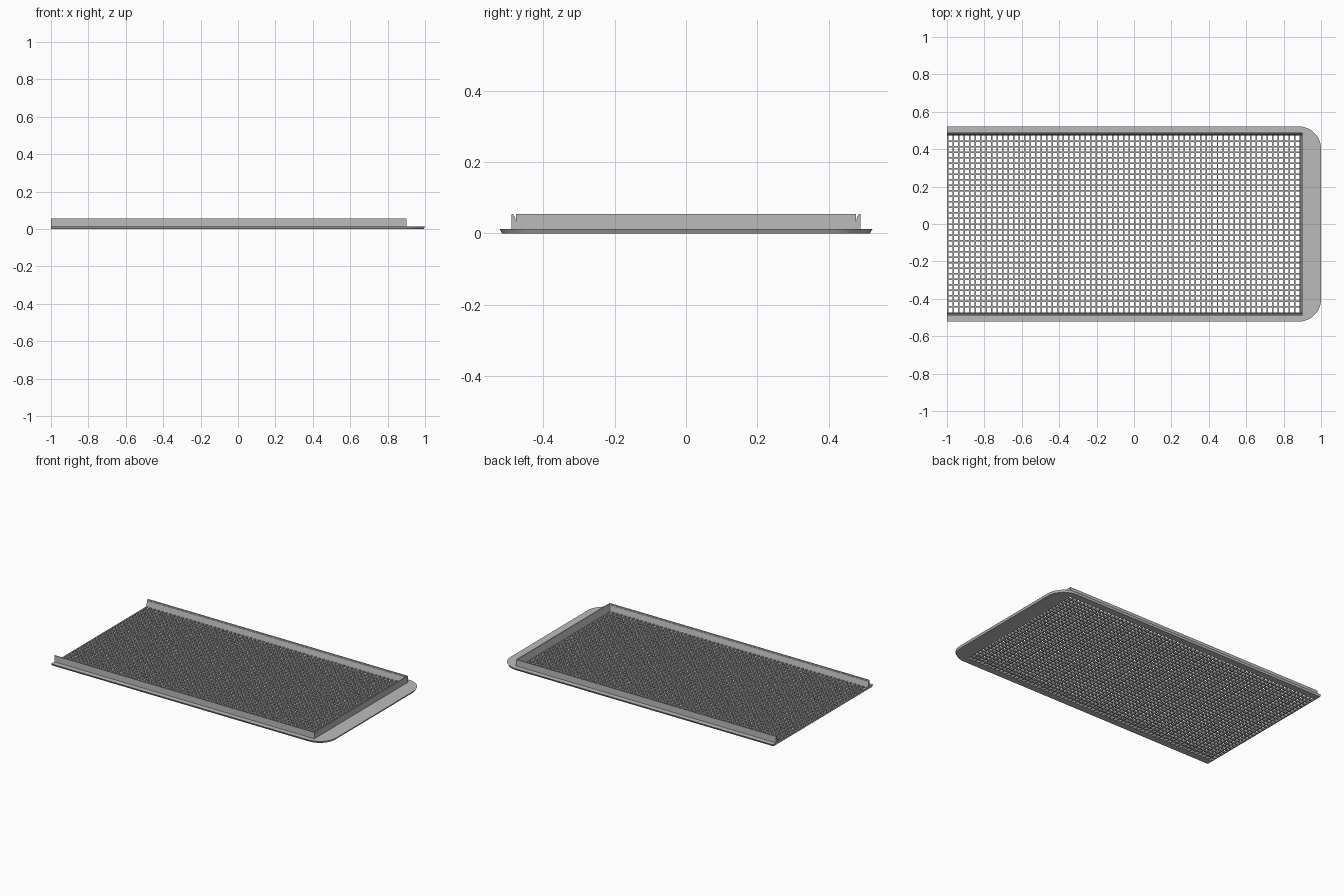
import bpy
import bmesh
import math

cube = bpy.data.objects.get("Cube")
if cube:
    bpy.data.objects.remove(cube, do_unlink=True)

# Single grey finish
grey = bpy.data.materials.new("plain_grey")
grey.use_nodes = True
colour = (0.5, 0.5, 0.5, 1)
grey.diffuse_color = colour
grey.node_tree.nodes["Principled BSDF"].inputs["Base Color"].default_value = colour

BASE = 0.013          # thickness of flange and mesh
TOP = 0.055           # height of the walls
IN_X, IN_Y = 0.884, 0.472   # inner edge of the opening


def finish(name, bm):
    bmesh.ops.recalc_face_normals(bm, faces=bm.faces)
    mesh = bpy.data.meshes.new(name)
    bm.to_mesh(mesh)
    bm.free()
    mesh.materials.append(grey)
    obj = bpy.data.objects.new(name, mesh)
    bpy.context.collection.objects.link(obj)
    return obj


def loft(name, sections):
    """Closed skin through equal-length point loops, capped at both ends."""
    bm = bmesh.new()
    rings = [[bm.verts.new(p) for p in s] for s in sections]
    n = len(rings[0])
    for a, b in zip(rings, rings[1:]):
        for i in range(n):
            j = (i + 1) % n
            bm.faces.new((a[i], a[j], b[j], b[i]))
    bm.faces.new(rings[0])
    bm.faces.new(rings[-1])
    return finish(name, bm)


# Flange: U-shaped plate with rounded corners and an undercut rim
def flange_outline(inset, z):
    radius, x_out, y_out = 0.12, 1.0, 0.522
    arc = [math.radians(9 * i) for i in range(11)]
    corner = [(x_out - radius + (radius - inset) * math.sin(a),
               y_out - radius + (radius - inset) * math.cos(a)) for a in arc]
    half = [(-1.0, y_out - inset)] + corner
    outer = half + [(x, -y) for x, y in reversed(half)]
    inner = [(-1, -IN_Y), (IN_X, -IN_Y), (IN_X, IN_Y), (-1, IN_Y)]
    return [(x, y, z) for x, y in outer + inner]


loft("flange", [flange_outline(0.007, 0), flange_outline(0, BASE)])

# Side walls: thin outer lip, lower inner ledge and sloping inner face
profile = [(0.489, BASE), (0.489, TOP), (0.483, TOP), (0.482, 0.048),
           (0.479, 0.048), (IN_Y, BASE)]
for name, side in (("back_wall", 1), ("front_wall", -1)):
    loft(name, [[(x, side * y, z) for y, z in profile] for x in (-1.0, 0.9)])

# End wall closing one short side
end_profile = [(0.9, BASE), (0.9, TOP), (0.894, TOP), (IN_X, BASE)]
loft("end_wall", [[(x, y, z) for x, z in end_profile] for y in (-0.476, 0.476)])


# Mesh floor: two crossing sets of bars
def bar(name, low, high, count, step):
    rect = [(low[0], low[1]), (high[0], low[1]), (high[0], high[1]), (low[0], high[1])]
    obj = loft(name, [[(x, y, z) for x, y in rect] for z in (low[2], high[2])])
    array = obj.modifiers.new("repeat", "ARRAY")
    array.use_relative_offset = False
    array.use_constant_offset = True
    array.constant_offset_displace = step
    array.count = count
    return obj


WIDTH = 0.008
COLUMNS, ROWS = 64, 32
step_x = (IN_X + 1) / COLUMNS
step_y = 2 * IN_Y / ROWS
bar("cross_bars", (-1, -IN_Y, 0), (-1 + WIDTH, IN_Y, BASE - 0.001),
    COLUMNS, (step_x, 0, 0))
first = -IN_Y + step_y - WIDTH / 2
bar("long_bars", (-1, first, 0.0005), (IN_X, first + WIDTH, BASE - 0.0015),
    ROWS - 1, (0, step_y, 0))
